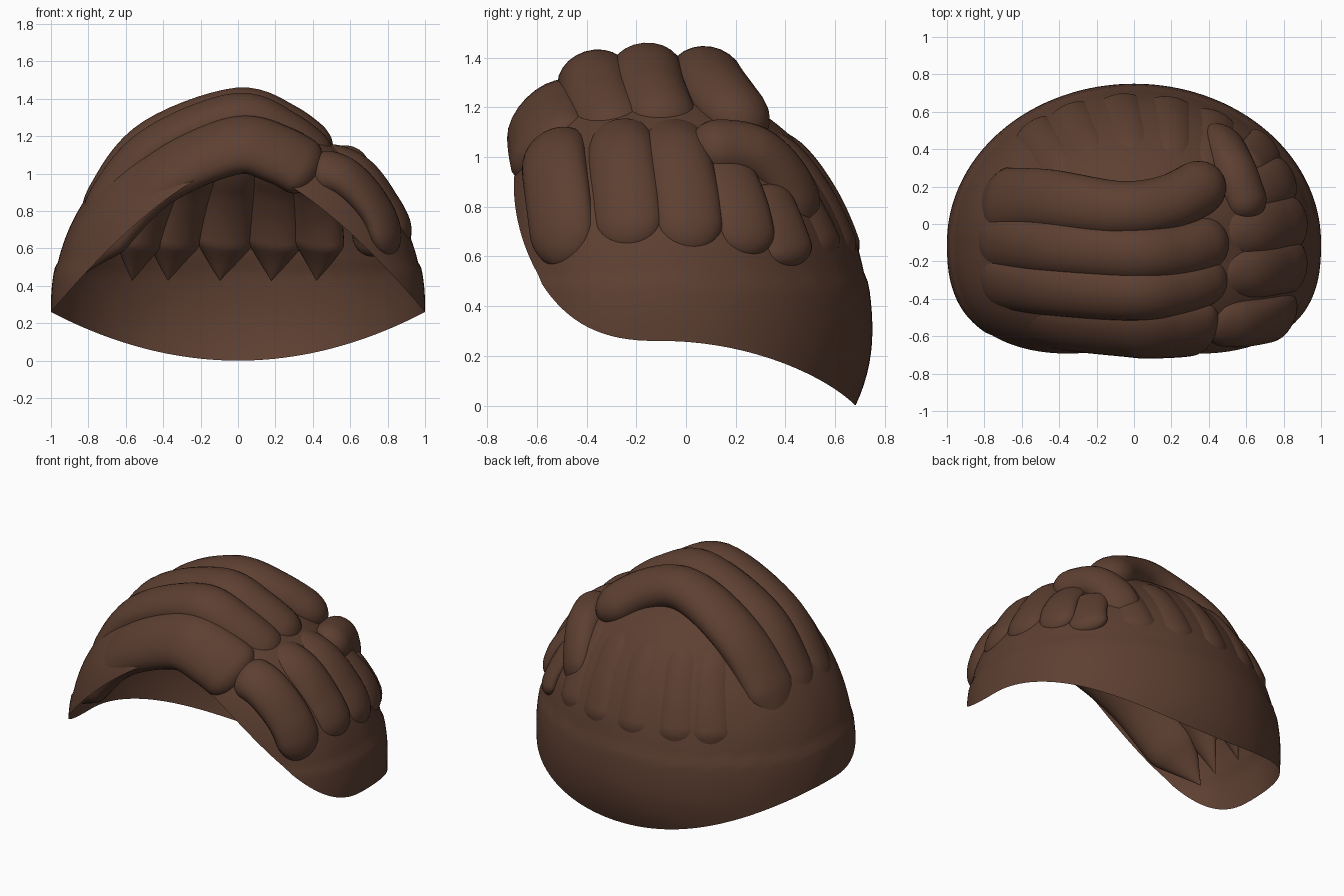
import bpy, bmesh, math
from mathutils import Vector

if "Cube" in bpy.data.objects:
    bpy.data.objects.remove(bpy.data.objects["Cube"])

brown = bpy.data.materials.new("dark_brown")
brown.diffuse_color = (0.11, 0.05, 0.031, 1)
brown.use_nodes = True
brown.node_tree.nodes["Principled BSDF"].inputs["Base Color"].default_value = brown.diffuse_color
CENTRE = Vector((0, -0.08, 0.4))


def finish(name, bm, angle=60):
    bmesh.ops.recalc_face_normals(bm, faces=bm.faces[:])
    me = bpy.data.meshes.new(name)
    bm.to_mesh(me)
    bm.free()
    ob = bpy.data.objects.new(name, me)
    bpy.context.collection.objects.link(ob)
    me.materials.append(brown)
    bpy.ops.object.select_all(action='DESELECT')
    ob.select_set(True)
    bpy.context.view_layer.objects.active = ob
    bpy.ops.object.shade_smooth_by_angle(angle=math.radians(angle))
    return ob


# Cap: ellipsoid dome, fuller at the front, with an arched face opening
def dome_point(c, s, z):
    u = min(1, z - 0.3)
    a = math.sqrt(1 - u * u) if u > 0 else 1
    t = min(1, max(0, (z - 0.49) / 0.03))
    a *= 1 - 0.012 * t * t * (3 - 2 * t)
    if s >= 0:
        back = a if u > 0 else math.sqrt(1 - 1.7 * u * u)
        return Vector((a * c, -0.1 + 0.85 * back * s, z))
    front = (1 - u ** 3) ** (1 / 3) if u > 0 else 1
    x = math.copysign(abs(c) ** (2 / 2.6), c)
    return Vector((a * x, -0.1 - 0.67 * front * abs(s) ** (2 / 2.6), z))


def rim_height(c, s):
    z = 0.4
    for _ in range(40):
        x = abs(dome_point(c, s, z).x)
        target = 0.26 * x * x if s >= 0 else 1.05 - 0.79 * x ** 1.5
        z += 0.4 * (target - z)
    return z


def make_cap(cols=160, rows=48):
    bm = bmesh.new()
    grid = []
    for i in range(cols):
        th = 2 * math.pi * i / cols
        c, s = math.cos(th), math.sin(th)
        zr = rim_height(c, s)
        grid.append([bm.verts.new(dome_point(
            c, s, zr + (1.3 - zr) * math.sin(j / rows * math.pi / 2)))
            for j in range(rows)])
    apex = bm.verts.new((0, -0.1, 1.3))
    for i in range(cols):
        a, b = grid[i], grid[(i + 1) % cols]
        for j in range(rows - 1):
            bm.faces.new((a[j], b[j], b[j + 1], a[j + 1]))
        bm.faces.new((a[-1], b[-1], apex))
    finish("hair_cap", bm)


def spline(pts, t):
    n = len(pts) - 1
    f = min(t, 0.99999) * n
    i = int(f)
    f -= i
    p1, p2 = pts[i], pts[i + 1]
    p0 = pts[i - 1] if i else 2 * p1 - p2
    p3 = pts[i + 2] if i + 2 <= n else 2 * p2 - p1
    return 0.5 * (2 * p1 + (p2 - p0) * f + (2 * p0 - 5 * p1 + 4 * p2 - p3) * f * f
                  + (3 * p1 - p0 - 3 * p2 + p3) * f ** 3)


# Lock: flattened tube along a path, facing away from a centre point
def lock(name, path, widths, thicks, caps=(0.15, 0.15), pointed=False,
         centre=CENTRE, n=40, sides=24):
    pts = [Vector(p) for p in path]
    w0, w1 = widths
    h0, h1 = thicks
    bm = bmesh.new()
    rings = []
    for i in range(1, n):
        t = 0.5 - 0.5 * math.cos(math.pi * i / n)
        p = spline(pts, t)
        tan = (spline(pts, min(1, t + 0.01)) - spline(pts, max(0, t - 0.01))).normalized()
        nor = p - centre
        nor = (nor - tan * nor.dot(tan)).normalized()
        side = tan.cross(nor)
        k = 1
        if t < caps[0]:
            k = t / caps[0] if pointed else math.sqrt(1 - (1 - t / caps[0]) ** 2)
        if t > 1 - caps[1]:
            k = math.sqrt(1 - (1 - (1 - t) / caps[1]) ** 2)
        e = min(1, t * 1.6)
        w, h = (w0 + (w1 - w0) * e) * k, (h0 + (h1 - h0) * e) * k
        rings.append([bm.verts.new(p + side * w * math.cos(q) + nor * h * math.sin(q))
                      for q in (2 * math.pi * j / sides for j in range(sides))])
    for a, b in zip(rings, rings[1:]):
        for j in range(sides):
            m = (j + 1) % sides
            bm.faces.new((a[j], a[m], b[m], b[j]))
    for ring, end in ((rings[0], pts[0]), (rings[-1], pts[-1])):
        v = bm.verts.new(end)
        for j in range(sides):
            bm.faces.new((ring[j], ring[(j + 1) % sides], v))
    finish(name, bm)


make_cap()

# Long locks swept from the left side over the crown to the parting
crown = [
    [(-.87, .14, .52), (-.71, .13, .85), (-.46, .13, 1.15), (-.08, .08, 1.315), (.2, .12, 1.265), (.46, .26, 1.08)],
    [(-.90, -.10, .50), (-.74, -.10, .85), (-.48, -.12, 1.17), (-.02, -.16, 1.335), (.25, -.14, 1.25), (.48, -.07, 1.07)],
    [(-.88, -.29, .48), (-.73, -.31, .83), (-.47, -.34, 1.13), (-.02, -.37, 1.305), (.25, -.34, 1.21), (.48, -.26, 1.03)],
    [(-.86, -.40, .44), (-.70, -.47, .67), (-.42, -.53, .97), (-.02, -.56, 1.15), (.22, -.56, 1.10), (.43, -.54, .98)],
]
for i, path in enumerate(crown):
    front = i == 3
    lock(f"crown_lock_{i + 1}", path, (0.19 if i == 0 else 0.15, 0.19 if front else 0.15),
         (0.07, 0.115 if front else 0.125), caps=(0.2, 0.1), pointed=True, n=56,
         centre=Vector((0, -0.1, 0.7)) if front else CENTRE)

# Short locks falling from the parting over the right side
right = [
    [(.38, -.51, 1.02), (.57, -.53, .98), (.74, -.51, .80), (.82, -.48, .56)],
    [(.40, -.26, 1.07), (.63, -.26, 1.01), (.80, -.24, .82), (.89, -.22, .62)],
    [(.40, -.05, 1.07), (.63, -.04, 1.01), (.80, .0, .82), (.89, .02, .61)],
    [(.60, .14, .98), (.70, .19, .88), (.78, .23, .76), (.82, .26, .60)],
    [(.60, .30, .88), (.65, .35, .78), (.69, .39, .68), (.71, .43, .56)],
]
for i, path in enumerate(right):
    lock(f"right_lock_{i + 1}", path, (0.14, 0.14) if i < 3 else (0.12, 0.12),
         (0.115, 0.075) if i < 3 else (0.06, 0.055), caps=(0.18, 0.2))

# Stub lock curling forward from the back right
lock("curled_lock", [(.47, .50, .72), (.50, .40, .91), (.55, .25, 1.02), (.63, .02, 1.035)],
     (0.12, 0.125), (0.06, 0.11), caps=(0.2, 0.16))

# Back locks: barely raised outside, ending in points on the inside
for i, x0 in enumerate((-.63, -.42, -.11, .20, .47)):
    path = []
    for j in range(6):
        f = j / 5
        z = 0.43 + f * 0.76
        u = z - 0.3
        x = x0 * (1 - 0.28 * f * f) + 0.08 * f
        y = -0.1 + 0.85 * math.sqrt(max(0.02, 1 - u * u - x * x))
        p = Vector((x, y, z))
        path.append(p - (p - CENTRE).normalized() * 0.092)
    lock(f"back_lock_{i + 1}", path, (0.165, 0.14), (0.10, 0.10),
         caps=(0.3, 0.2), pointed=True)
